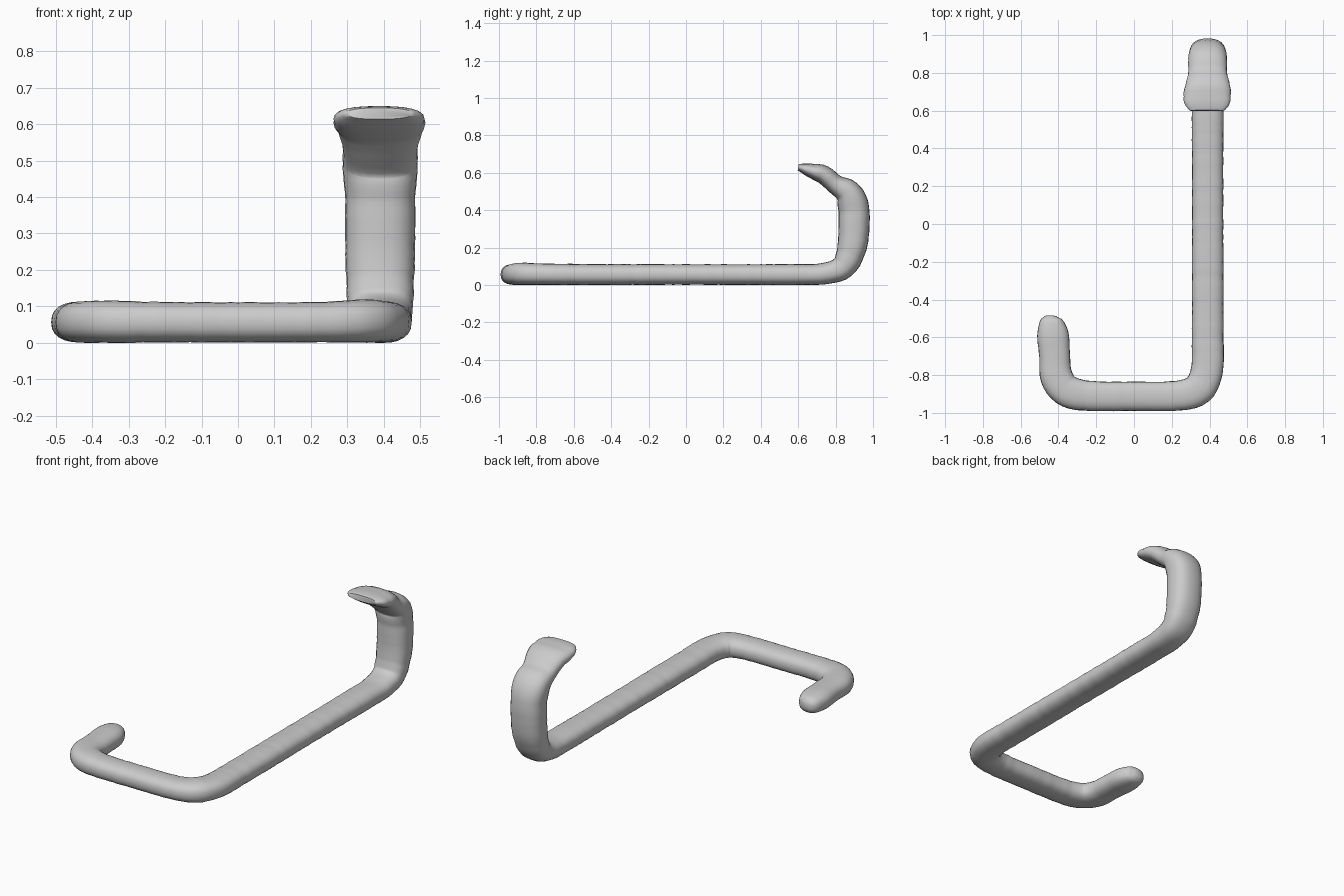
import bpy, bmesh, math, random
from mathutils import Vector

random.seed(4)
cube = bpy.data.objects.get("Cube")
if cube:
    bpy.data.objects.remove(cube, do_unlink=True)

SIDES = 24
STEPS = 8

# Spine stations, tail to snout: x, y, z, half width, half thickness
stations = [
    (-.44, -.485, .056, .025, .022),
    (-.44, -.51, .056, .06, .046),
    (-.43, -.58, .057, .082, .055),
    (-.42, -.70, .057, .082, .056),
    (-.41, -.81, .057, .085, .057),
    (-.36, -.88, .058, .085, .058),
    (-.26, -.908, .057, .08, .056),
    (0, -.912, .056, .077, .055),
    (.24, -.908, .057, .08, .056),
    (.34, -.875, .06, .085, .059),
    (.385, -.78, .058, .085, .057),
    (.39, -.60, .056, .084, .056),
    (.39, 0, .056, .083, .055),
    (.39, .60, .056, .084, .056),
    (.39, .74, .061, .086, .057),
    (.39, .84, .096, .090, .066),
    (.39, .887, .20, .094, .078),
    (.39, .899, .35, .096, .083),
    (.39, .893, .43, .098, .082),
    (.39, .865, .495, .103, .071),
    (.39, .80, .537, .102, .052),
    (.39, .735, .590, .118, .050),
    (.387, .675, .609, .125, .040),
    (.387, .625, .624, .113, .026),
    (.387, .600, .629, .090, .016),
]


def spline(a, b, c, d, t):
    """Smooth curve through b and c, scaled for uneven station spacing."""
    span = (c - b).length
    m1 = (c - a) * (span / max((b - a).length + span, 1e-6))
    m2 = (d - b) * (span / max((d - c).length + span, 1e-6))
    return (b * (2*t**3 - 3*t**2 + 1) + m1 * (t**3 - 2*t**2 + t)
            + c * (3*t**2 - 2*t**3) + m2 * (t**3 - t**2))


def sample(rows):
    pts = [Vector(r) for r in rows]
    out = []
    for i in range(len(pts) - 1):
        a, b, c = pts[max(i - 1, 0)], pts[i], pts[i + 1]
        d = pts[min(i + 2, len(pts) - 1)]
        n = max(3, min(30, round((c - b).length * 45)))
        out += [spline(a, b, c, d, k / n) for k in range(n)]
    return out + [pts[-1]]


def squash(v, power=.82):
    return math.copysign(abs(v) ** power, v)


# Snake: one continuous skin swept along the spine
path = sample(stations)
bm = bmesh.new()
rings = []
side = Vector((1, 0, 0))
for i, p in enumerate(path):
    tangent = (path[min(i + 1, len(path) - 1)] - path[max(i - 1, 0)]).to_3d().normalized()
    flat = Vector((tangent.y, -tangent.x, 0))
    # The neck rises and folds back, so keep its side axis along x
    if p.y > .4:
        side = Vector((1, 0, 0))
    else:
        side = flat.normalized()
    up = side.cross(tangent)
    centre = p.to_3d()
    swell = 1 + random.uniform(-.015, .015)
    ring = []
    for k in range(SIDES):
        ang = 2 * math.pi * k / SIDES
        co = centre + side * (p[3] * swell * squash(math.cos(ang))) \
            + up * (p[4] * swell * squash(math.sin(ang)))
        co.z = min(max(co.z, 0), .652)
        ring.append(bm.verts.new(co))
    rings.append(ring)

for r, s in zip(rings, rings[1:]):
    for k in range(SIDES):
        j = (k + 1) % SIDES
        bm.faces.new((r[k], r[j], s[j], s[k]))
bm.faces.new(rings[0])
bm.faces.new(rings[-1])
bmesh.ops.recalc_face_normals(bm, faces=bm.faces)

mesh = bpy.data.meshes.new("snake_body")
bm.to_mesh(mesh)
bm.free()
snake = bpy.data.objects.new("snake_body", mesh)
bpy.context.collection.objects.link(snake)

# Plain grey skin
grey = bpy.data.materials.new("light_grey")
grey.use_nodes = True
colour = (.6, .6, .6, 1)
grey.diffuse_color = colour
grey.node_tree.nodes["Principled BSDF"].inputs["Base Color"].default_value = colour
mesh.materials.append(grey)

bpy.context.view_layer.objects.active = snake
snake.select_set(True)
bpy.ops.object.shade_smooth_by_angle(angle=math.radians(50))
